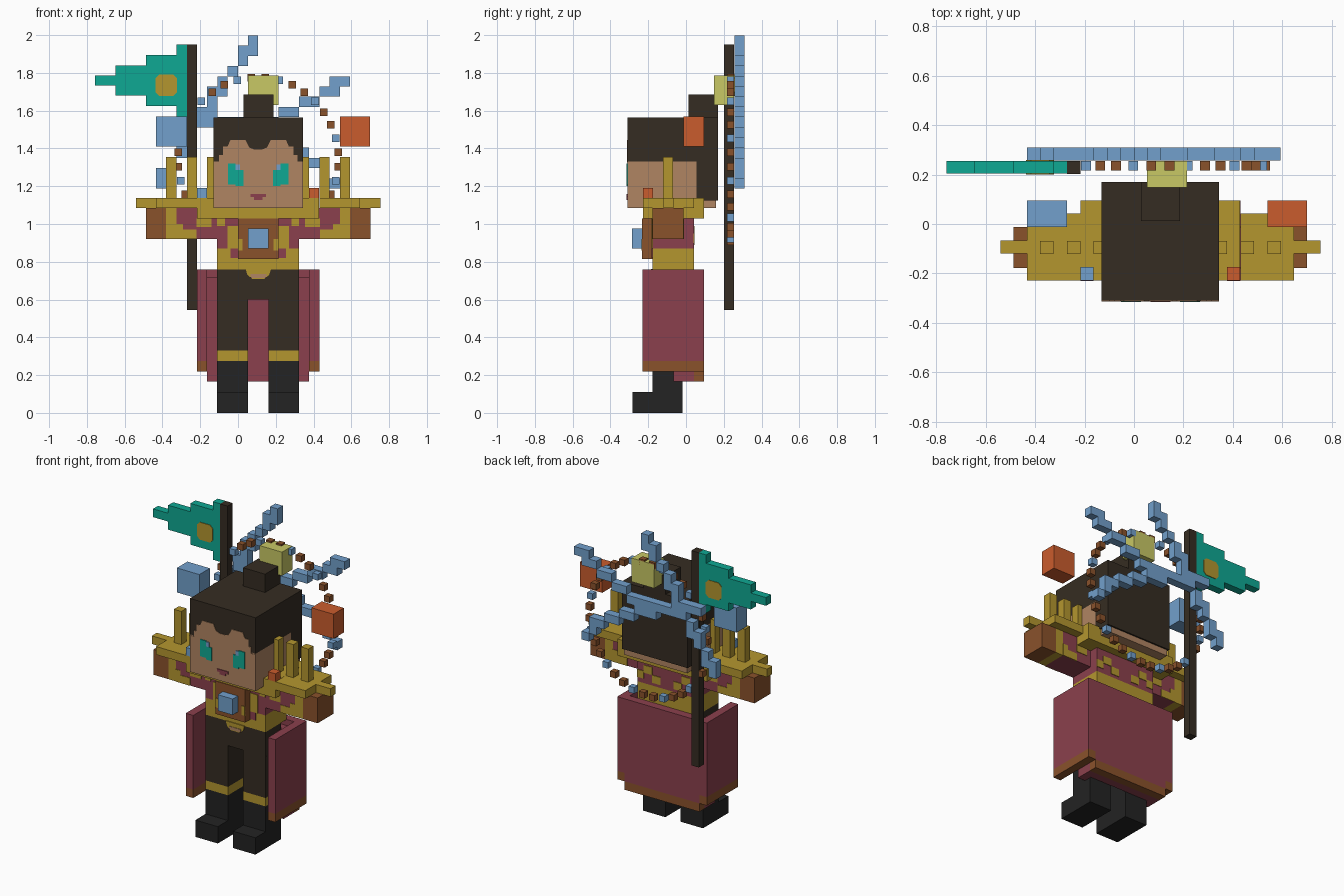
import bpy, bmesh, math

CX = 0.107   # mirror line of the figure
V = 0.054    # block size


def mat(name, hexcode):
    m = bpy.data.materials.new(name)
    c = [int(hexcode[i:i + 2], 16) / 255 for i in (0, 2, 4)]
    m.diffuse_color = [((v + 0.055) / 1.055) ** 2.4 if v > 0.04 else v / 12.92 for v in c] + [1]
    return m


TEAL, DARK, BLUE = mat("teal", "0FA893"), mat("dark_brown", "352C22"), mat("sky_blue", "72A0CC")
LIME, ORANGE, GOLD = mat("lime", "C8C865"), mat("orange", "CA5C2D"), mat("gold", "B4962F")
SKIN, MAROON = mat("skin", "B08562"), mat("maroon", "8B404D")
BROWN, BLACK = mat("brown", "8A522B"), mat("black", "232323")


def boxes(name, m, items):
    """One object made of boxes given as (x0, x1, y0, y1, z0, z1)."""
    bm = bmesh.new()
    for x0, x1, y0, y1, z0, z1 in items:
        r = bmesh.ops.create_cube(bm, size=1)
        for v in r["verts"]:
            v.co = ((x0 + x1) / 2 + v.co.x * (x1 - x0), (y0 + y1) / 2 + v.co.y * (y1 - y0),
                    (z0 + z1) / 2 + v.co.z * (z1 - z0))
    me = bpy.data.meshes.new(name)
    bm.to_mesh(me)
    bm.free()
    me.materials.append(m)
    ob = bpy.data.objects.new(name, me)
    bpy.context.collection.objects.link(ob)
    return ob


def pair(items):
    """Boxes plus their mirror images about the figure's middle."""
    return items + [(2 * CX - b[1], 2 * CX - b[0]) + tuple(b[2:]) for b in items]


def plate(name, m, pts, y0, y1):
    """Flat outline in x and z, extruded along y."""
    bm = bmesh.new()
    f = bm.faces.new([bm.verts.new((x, y0, z)) for x, z in pts])
    r = bmesh.ops.extrude_face_region(bm, geom=[f])
    bmesh.ops.translate(bm, vec=(0, y1 - y0, 0),
                        verts=[g for g in r["geom"] if isinstance(g, bmesh.types.BMVert)])
    bmesh.ops.recalc_face_normals(bm, faces=bm.faces)
    me = bpy.data.meshes.new(name)
    bm.to_mesh(me)
    bm.free()
    me.materials.append(m)
    bpy.context.collection.objects.link(bpy.data.objects.new(name, me))


# Boots, legs and trousers
boxes("boots", BLACK, pair([(-0.11, 0.052, -0.283, -0.018, 0, 0.11),
                            (-0.11, 0.052, -0.178, -0.018, 0.11, 0.275)]))
boxes("leg_bands", GOLD, pair([(-0.11, 0.052, -0.178, -0.018, 0.275, 0.33)]))
boxes("trousers", DARK, pair([(-0.11, 0.052, -0.178, -0.018, 0.33, 0.6)])
      + [(-0.11, 0.323, -0.178, -0.018, 0.6, 0.76)])
plate("belt_point", GOLD, [(0.04, 0.762), (0.05, 0.73), (0.075, 0.71), (0.14, 0.71),
                           (0.165, 0.73), (0.175, 0.762)], -0.184, -0.176)
boxes("navel", SKIN, [(0.065, 0.15, -0.187, -0.18, 0.715, 0.735)])

# Coat skirt: side panels, back panel and lining
boxes("coat_sides", MAROON, pair([(-0.217, -0.163, -0.23, 0.095, 0.275, 0.76)]))
boxes("coat_side_hem", BROWN, pair([(-0.217, -0.163, -0.23, 0.095, 0.22, 0.275)]))
boxes("coat_back", MAROON, [(-0.163, 0.377, 0.042, 0.095, 0.22, 0.76)])
boxes("coat_back_hem", BROWN, [(-0.163, 0.377, 0.042, 0.095, 0.165, 0.22)])
boxes("coat_lining", MAROON, [(-0.163, 0.377, -0.012, 0.042, 0.165, 0.72)]
      + pair([(-0.163, -0.11, -0.067, -0.012, 0.165, 0.72)]))

# Torso with gold trim
boxes("torso", MAROON, [(-0.11, 0.323, -0.178, 0.042, 0.87, 1.03)])
boxes("waist", GOLD, [(-0.11, 0.323, -0.178, 0.042, 0.76, 0.87)])
boxes("torso_front_trim", GOLD, pair([(-0.055, 0.0, -0.182, -0.176, 0.87, 0.99),
                                      (-0.11, -0.07, -0.182, -0.176, 0.99, 1.03)]))
boxes("waist_patches", MAROON, pair([(-0.04, 0.0, -0.182, -0.176, 0.82, 0.87)]))
boxes("torso_back_trim", GOLD, pair([(-0.11, -0.06, 0.04, 0.046, 0.9, 0.95),
                                     (-0.06, 0.0, 0.04, 0.046, 0.94, 0.99),
                                     (0.0, 0.06, 0.04, 0.046, 0.89, 0.94)]))
boxes("chest_plate", BROWN, [(0.0, 0.214, -0.232, -0.178, 0.815, 1.03)])
boxes("chest_trim", GOLD, pair([(0.0, 0.025, -0.236, -0.23, 0.86, 0.92)]))
boxes("chest_gem", BLUE, [(0.053, 0.161, -0.285, -0.232, 0.87, 0.975)])

# Arms stretched sideways
boxes("sleeves", MAROON, pair([(-0.325, -0.11, -0.178, -0.013, 0.92, 1.085)]))
boxes("cuffs", GOLD, pair([(-0.38, -0.325, -0.178, -0.013, 0.92, 1.085)]))
boxes("hands", BROWN, pair([(-0.487, -0.38, -0.178, -0.013, 0.92, 1.085)]))
boxes("sleeve_trim", GOLD, pair([(-0.325, s, y - 0.003, y + 0.003, z, z + 0.05)
                                 for y in (-0.178, -0.013)
                                 for s, z in ((-0.29, 0.95), (-0.22, 0.92))]
                                + [(-0.22, -0.14, y - 0.003, y + 0.003, 0.985, 1.03)
                                   for y in (-0.178, -0.013)]))

# Gold mantle with prongs and upright spikes
boxes("collar", GOLD, [(-0.217, 0.43, -0.228, 0.095, 1.03, 1.085),
                       (-0.217, 0.43, -0.228, 0.095, 1.085, 1.138)])
boxes("shoulder_plates", GOLD, pair([(-0.433, -0.217, -0.228, 0.042, 1.085, 1.138),
                                     (-0.54, -0.433, -0.12, -0.067, 1.085, 1.138)]))
boxes("spikes", GOLD, pair([(x, x + V, -0.121, -0.068, 1.138, 1.355)
                            for x in (-0.38, -0.271, -0.163)]))
boxes("shoulder_stud_blue", BLUE, [(-0.217, -0.163, -0.228, -0.175, 1.138, 1.19)])
boxes("shoulder_stud_orange", ORANGE, [(0.377, 0.43, -0.228, -0.175, 1.138, 1.19)])
boxes("floating_block_blue", BLUE, [(-0.433, -0.271, -0.013, 0.095, 1.41, 1.57)])
boxes("floating_block_orange", ORANGE, [(0.54, 0.7, -0.013, 0.095, 1.41, 1.57)])

# Head, hair and bun
L, R, F, B = -0.131, 0.345, -0.31, 0.17
boxes("head", SKIN, [(L, R, F, 0.055, 1.085, 1.33), (L + 0.01, R - 0.01, 0.055, 0.16, 1.085, 1.13)])
boxes("hair", DARK, [(L, R, F, B, 1.33, 1.565), (L, R, 0.055, B, 1.125, 1.33)])
half = [(L, 1.325), (-0.1, 1.325), (-0.1, 1.365), (-0.08, 1.365), (-0.08, 1.41), (-0.055, 1.41),
        (-0.04, 1.445), (0.04, 1.445), (0.06, 1.405), (0.085, 1.395)]
plate("forehead", SKIN, half + [(2 * CX - x, z) for x, z in reversed(half)], F - 0.003, F + 0.003)
boxes("bun", DARK, [(0.028, 0.187, 0.013, B, 1.565, 1.685)])
boxes("bun_ornament", LIME, [(0.053, 0.215, 0.148, 0.254, 1.63, 1.785)])

# Face details
boxes("eyes", TEAL, pair([(-0.053, -0.012, F - 0.006, F, 1.21, 1.32),
                          (-0.012, 0.028, F - 0.006, F, 1.2, 1.285)]))
boxes("eye_glints", BLUE, pair([(-0.012, 0.01, F - 0.006, F, 1.285, 1.315)]))
boxes("mouth", MAROON, [(0.067, 0.147, F - 0.005, F, 1.143, 1.16),
                        (0.085, 0.13, F - 0.005, F, 1.128, 1.143)])

# Banner on a pole
boxes("banner_pole", DARK, [(-0.271, -0.217, 0.202, 0.255, 0.545, 1.95)])
boxes("banner", TEAL, [(x0, x1, 0.204, 0.255, 1.76 - h, 1.76 + h) for x0, x1, h in
                       ((-0.325, -0.271, 0.19), (-0.487, -0.325, 0.135),
                        (-0.648, -0.487, 0.08), (-0.758, -0.648, 0.027))])
emblem = [(-0.38 + 0.057 * sx * a, 1.735 + 0.057 * sz * b) for sx, sz, a, b in
          ((-1, -1, 1, .65), (-1, -1, .65, 1), (1, -1, .65, 1), (1, -1, 1, .65),
           (1, 1, 1, .65), (1, 1, .65, 1), (-1, 1, .65, 1), (-1, 1, 1, .65))]
plate("banner_emblem", GOLD, emblem, 0.2, 0.259)

# Forked streamers of blue blocks fanning out behind the head
cells = set()
hub = (-0.19, 1.58)
strands = [[hub, (-0.13, 1.68), (-0.03, 1.81), (0.03, 1.9), (0.08, 1.97)],
           [hub, (0.0, 1.54), (0.2, 1.55), (0.32, 1.6), (0.45, 1.7), (0.57, 1.765)],
           [(-0.3, 1.6), hub, (-0.04, 1.53), (0.23, 1.41), (0.4, 1.33), (0.51, 1.23)],
           [hub, (-0.24, 1.45), (-0.35, 1.33), (-0.41, 1.22)]]
for path in strands:
    for (xa, za), (xb, zb) in zip(path, path[1:]):
        n = max(1, math.ceil(max(abs(xb - xa), abs(zb - za)) / V))
        for i in range(n + 1):
            t = i / n
            cells.add((math.floor((xa + (xb - xa) * t - CX) / V),
                       math.floor((za + (zb - za) * t) / V)))
boxes("streamers", BLUE, [(CX + i * V, CX + i * V + V, 0.256, 0.31, k * V, k * V + V)
                          for i, k in sorted(cells)])

# Ring of small beads behind the figure, every third one blue
beads = {0: [], 1: []}
N = 36
for i in range(N):
    a = 2 * math.pi * (i + 0.5) / N
    x, z = CX + 0.425 * math.sin(a), 1.342 + 0.435 * math.cos(a)
    beads[int(i % 3 == 1)].append((x - 0.02, x + 0.02, 0.216, 0.254, z - 0.02, z + 0.02))
boxes("ring_beads_brown", BROWN, beads[0])
boxes("ring_beads_blue", BLUE, beads[1])
